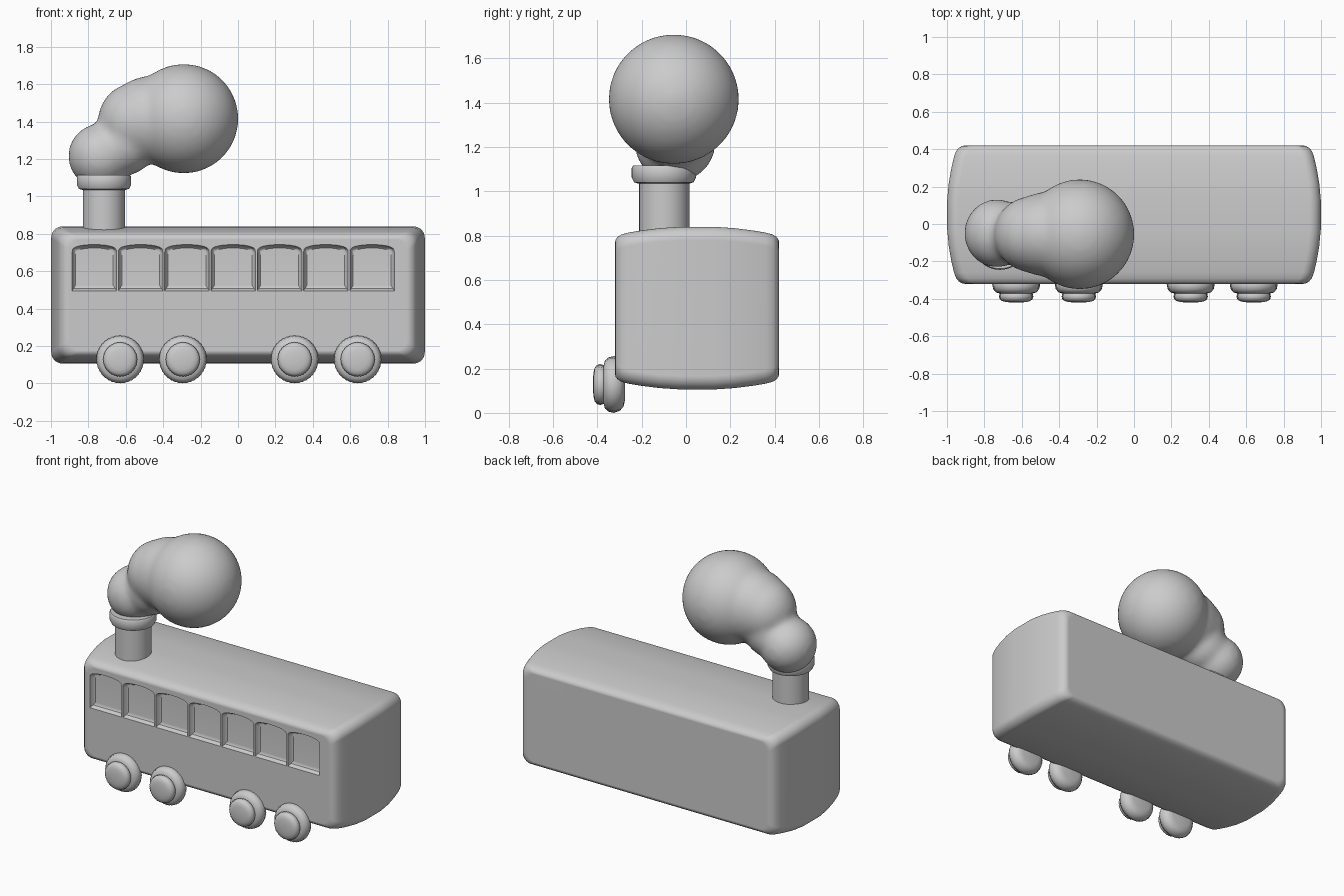
import bpy, bmesh, math
from math import sin, cos, pi

if "Cube" in bpy.data.objects:
    bpy.data.objects.remove(bpy.data.objects["Cube"])


def finish(bm, name, angle=35):
    bmesh.ops.recalc_face_normals(bm, faces=bm.faces[:])
    me = bpy.data.meshes.new(name)
    bm.to_mesh(me)
    bm.free()
    ob = bpy.data.objects.new(name, me)
    bpy.context.collection.objects.link(ob)
    smooth(ob, angle)
    return ob


def activate(ob):
    bpy.ops.object.select_all(action='DESELECT')
    bpy.context.view_layer.objects.active = ob
    ob.select_set(True)


def smooth(ob, angle):
    activate(ob)
    bpy.ops.object.shade_smooth_by_angle(angle=math.radians(angle))


def loft(bm, rings):
    """Skin a list of closed point rings and cap both ends."""
    vs = [[bm.verts.new(p) for p in r] for r in rings]
    n = len(vs[0])
    for a, b in zip(vs, vs[1:]):
        for i in range(n):
            j = (i + 1) % n
            bm.faces.new((a[i], a[j], b[j], b[i]))
    bm.faces.new(vs[0])
    bm.faces.new(vs[-1])


def rounded_rect(hx, hz, r, cz, y, steps=8):
    pts = []
    for k, (sx, sz) in enumerate([(1, 1), (-1, 1), (-1, -1), (1, -1)]):
        for i in range(steps + 1):
            a = (k + i / steps) * pi / 2
            pts.append((sx * (hx - r) + r * cos(a), y, cz + sz * (hz - r) + r * sin(a)))
    return pts


# Carriage body: rounded rectangles lofted along y, bulging in the middle
half = [(.37, .07), (.367, .058), (.358, .046), (.34, .035), (.31, .027),
        (.25, .017), (.17, .007), (.08, .001)]
section = [(-d, s) for d, s in half] + [(d, s) for d, s in reversed(half)]
bm = bmesh.new()
loft(bm, [rounded_rect(1 - 1.4 * s, .3675 - s, .06, .4725, .05 + d) for d, s in section])
body = finish(bm, "carriage_body")

# Seven arched window recesses, cut with tapered prisms
bm = bmesh.new()
for k in range(7):
    cx, hw = -.768 + .2475 * k, .119
    rings = []
    for y, t in ((-.345, 0), (-.32, 0), (-.295, .007), (-.285, .018)):
        w = hw - t
        lo = .495 + t * 1.6
        ring = [(cx - w, y, lo), (cx + w, y, lo)]
        for i in range(17):
            a = pi * i / 16
            c = cos(a)
            ring.append((cx + w * c, y, .70 - t + .042 * sin(a) ** .6 if 0 < i < 16 else .70 - t))
        rings.append(ring)
    loft(bm, rings)
cutter = finish(bm, "window_cutter")
cutter.hide_render = True
mod = body.modifiers.new("windows", 'BOOLEAN')
mod.operation, mod.object, mod.solver = 'DIFFERENCE', cutter, 'EXACT'
activate(body)
bpy.ops.object.modifier_apply(modifier=mod.name)
bpy.data.objects.remove(cutter)
smooth(body, 35)
wn = body.modifiers.new("normals", 'WEIGHTED_NORMAL')
wn.keep_sharp = True

# Wheels: lathed tyre and hub with finely ribbed rims
TYRE = [(.07, -.275), (.1, -.282), (.118, -.298), (.128, -.325), (.123, -.348),
        (.108, -.366), (.085, -.372), (.06, -.372)]
HUB = [(.06, -.35), (.078, -.36), (.088, -.372), (.092, -.387), (.088, -.402),
       (.075, -.412), (.055, -.417), (.025, -.42)]


def wheel(x, name):
    bm = bmesh.new()
    n = 72
    for profile in (TYRE, HUB):
        big = max(r for r, _ in profile)
        rings = []
        for r, y in profile:
            dent = .0025 if r > big * .9 else 0
            rings.append([(x + (r - dent * (i % 2)) * cos(2 * pi * i / n), y,
                           .132 + (r - dent * (i % 2)) * sin(2 * pi * i / n))
                          for i in range(n)])
        loft(bm, rings)
    lowest = min(v.co.z for v in bm.verts)
    bmesh.ops.translate(bm, verts=bm.verts[:], vec=(0, 0, -lowest))
    return finish(bm, name, 50)


for i, x in enumerate((-.63, -.295, .303, .64)):
    wheel(x, f"wheel_{i + 1}")

# Chimney pipe and collar
def turned(name, profile, cx, cy, n=48):
    bm = bmesh.new()
    loft(bm, [[(cx + r * cos(2 * pi * i / n), cy + r * sin(2 * pi * i / n), z)
               for i in range(n)] for r, z in profile])
    return finish(bm, name)


turned("chimney_pipe", [(.113, .78), (.113, 1.06)], -.717, -.098)
turned("chimney_collar", [(.118, 1.035), (.134, 1.04), (.145, 1.062), (.145, 1.105),
                          (.139, 1.115)], -.717, -.1)

# Smoke puff: overlapping balls fused and smoothed
bm = bmesh.new()
for x, y, z, r, ry in [(-.29, -.055, 1.415, .293, .295), (-.47, -.055, 1.408, .235, .225),
                       (-.54, -.055, 1.40, .21, .205), (-.61, -.05, 1.28, .17, .175),
                       (-.733, -.05, 1.215, .175, .183)]:
    ball = bmesh.ops.create_uvsphere(bm, u_segments=40, v_segments=24, radius=1)["verts"]
    for v in ball:
        v.co = (x + r * v.co.x, y + ry * v.co.y, z + r * v.co.z)
smoke = finish(bm, "smoke_puff", 180)
rm = smoke.modifiers.new("fuse", 'REMESH')
rm.mode, rm.voxel_size, rm.use_smooth_shade = 'VOXEL', .018, True
sm = smoke.modifiers.new("soften", 'SMOOTH')
sm.factor, sm.iterations = .5, 14
